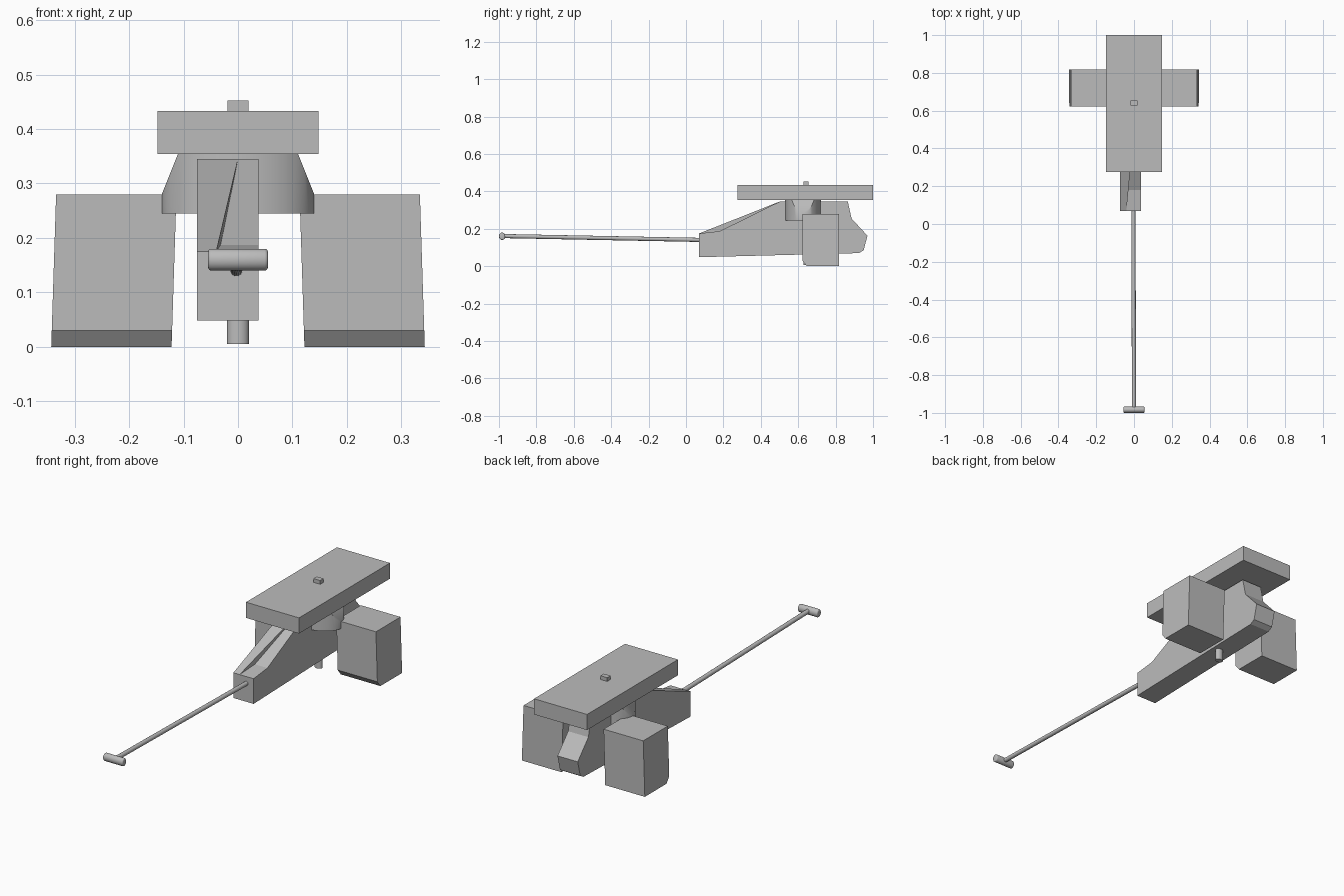
import bpy, bmesh, math
from mathutils import Vector, Matrix

cube = bpy.data.objects.get("Cube")
if cube:
    bpy.data.objects.remove(cube, do_unlink=True)

grey = bpy.data.materials.new("plain_grey")
grey.use_nodes = True
colour = (0.5, 0.5, 0.5, 1)
grey.diffuse_color = colour
grey.node_tree.nodes["Principled BSDF"].inputs["Base Color"].default_value = colour


def finish(name, bm, smooth=False):
    bmesh.ops.recalc_face_normals(bm, faces=bm.faces[:])
    mesh = bpy.data.meshes.new(name)
    bm.to_mesh(mesh)
    bm.free()
    mesh.materials.append(grey)
    obj = bpy.data.objects.new(name, mesh)
    bpy.context.collection.objects.link(obj)
    if smooth:
        bpy.ops.object.select_all(action="DESELECT")
        obj.select_set(True)
        bpy.context.view_layer.objects.active = obj
        bpy.ops.object.shade_smooth_by_angle(angle=math.radians(40))
    return obj


def box(name, low, high):
    low, high = Vector(low), Vector(high)
    bm = bmesh.new()
    bmesh.ops.create_cube(bm, size=1)
    bmesh.ops.scale(bm, vec=high - low, verts=bm.verts)
    bmesh.ops.translate(bm, vec=(low + high) / 2, verts=bm.verts)
    return finish(name, bm)


def loft(name, left, right):
    """Close a solid between two matching outlines."""
    bm = bmesh.new()
    a = [bm.verts.new(p) for p in left]
    b = [bm.verts.new(p) for p in right]
    bm.faces.new(a)
    bm.faces.new(b[::-1])
    for i in range(len(a)):
        j = (i + 1) % len(a)
        bm.faces.new((a[j], a[i], b[i], b[j]))
    return finish(name, bm)


def tube(bm, start, end, radius, sides):
    start, end = Vector(start), Vector(end)
    axis = end - start
    turn = axis.to_track_quat("Z", "Y").to_matrix().to_4x4()
    bmesh.ops.create_cone(bm, cap_ends=True, segments=sides, radius1=radius,
                          radius2=radius, depth=axis.length,
                          matrix=Matrix.Translation((start + end) / 2) @ turn)


# Main body: side profile extruded across, set slightly to one side
LEFT, RIGHT = -0.075, 0.038
profile = [(0.07, 0.048), (0.07, 0.175), (0.18, 0.187), (0.5, 0.345), (0.865, 0.345),
           (0.885, 0.255), (0.97, 0.163), (0.95, 0.085), (0.925, 0.07)]
loft("body", [(LEFT, y, z) for y, z in profile], [(RIGHT, y, z) for y, z in profile])

# Raised wedge on one side of the sloping nose
nose = profile[1:4]
loft("nose_wedge", [(LEFT, y, z) for y, z in nose],
     [(x, y, z) for x, (y, z) in zip((-0.04, -0.032, 0.0), nose)])

# Top platform with its small peg, and the lower pivot pin
box("platform", (-0.148, 0.275, 0.354), (0.148, 1.0, 0.433))
box("top_peg", (-0.019, 0.628, 0.43), (0.019, 0.655, 0.452))
bm = bmesh.new()
tube(bm, (0, 0, 0.005), (0, 0, 0.1), 0.02, 24)
bmesh.ops.scale(bm, vec=(1, 0.75, 1), verts=bm.verts)
bmesh.ops.translate(bm, vec=(0, 0.642, 0), verts=bm.verts)
finish("lower_pin", bm, True)

# Oval turntable drum with a sloping cut on each side
bm = bmesh.new()
tube(bm, (0, 0, 0.245), (0, 0, 0.355), 0.14, 48)
bmesh.ops.scale(bm, vec=(1, 0.69, 1), verts=bm.verts)
bmesh.ops.translate(bm, vec=(0, 0.625, 0), verts=bm.verts)
for side in (-1, 1):
    cut = bmesh.ops.bisect_plane(bm, geom=bm.verts[:] + bm.edges[:] + bm.faces[:],
                                 plane_co=(side * 0.14, 0, 0.28),
                                 plane_no=(side * 0.075, 0, 0.03), clear_outer=True)
    rim = [e for e in cut["geom_cut"] if isinstance(e, bmesh.types.BMEdge)]
    bmesh.ops.holes_fill(bm, edges=rim, sides=0)
finish("drum", bm, True)

# Pair of side blocks, leaning a little, chamfered at the lower front
block = [(0.622, 0.03), (0.622, 0.28), (0.818, 0.28), (0.818, 0.0), (0.645, 0.0)]
for side, name in ((-1, "right_block"), (1, "left_block")):
    outlines = [[(side * (x - 0.032 * z), y, z) for y, z in block] for x in (0.122, 0.343)]
    loft(name, *outlines)

# Long thin rod
bm = bmesh.new()
tube(bm, (-0.003, 0.1, 0.14), (0, -0.975, 0.161), 0.011, 16)
finish("rod", bm, True)

# Rounded crossbar at the rod tip
bm = bmesh.new()
tube(bm, (-0.055, 0, 0), (0.055, 0, 0), 0.02, 16)
rims = [e for e in bm.edges if abs(e.verts[0].co.x - e.verts[1].co.x) < 0.001]
bmesh.ops.bevel(bm, geom=rims, offset=0.006, segments=3, profile=0.5, affect="EDGES")
bmesh.ops.scale(bm, vec=(1, 0.85, 1), verts=bm.verts)
bmesh.ops.translate(bm, vec=(0, -0.983, 0.16), verts=bm.verts)
finish("tip_crossbar", bm, True)
